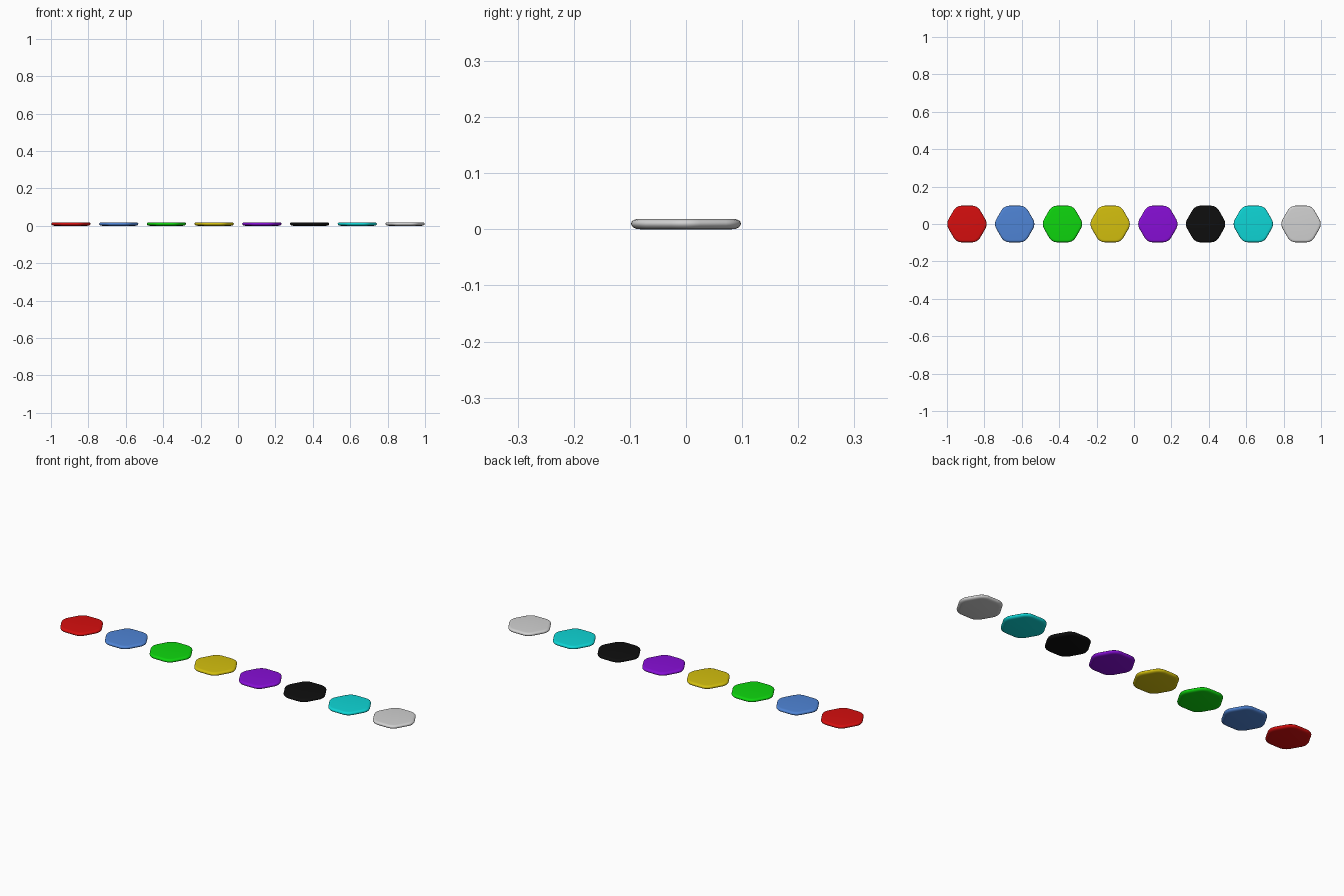
import bpy, bmesh, math
from mathutils import Vector

if "Cube" in bpy.data.objects:
    bpy.data.objects.remove(bpy.data.objects["Cube"])

APOTHEM = 0.098      # centre to flat side
FILLET = 0.052       # corner rounding seen from above
CORNER_STEPS = 6
SPACING = 0.2552

# edge profile: (inset from outline, height)
PROFILE = [(0.017, 0.0), (0.009, 0.001), (0.004, 0.0035), (0.001, 0.007), (0.0, 0.0105),
           (0.0015, 0.014), (0.0045, 0.0165), (0.009, 0.018), (0.014, 0.0185)]

# sRGB colours, left to right
COLOURS = [("red", (0.84, 0.055, 0.055)), ("blue", (0.31, 0.52, 0.84)),
           ("green", (0.055, 0.84, 0.055)), ("yellow", (0.83, 0.75, 0.055)),
           ("purple", (0.53, 0.055, 0.84)), ("black", (0.055, 0.055, 0.055)),
           ("cyan", (0.055, 0.84, 0.84)), ("light_grey", (0.82, 0.82, 0.82))]


def linear(c):
    return c / 12.92 if c <= 0.04045 else ((c + 0.055) / 1.055) ** 2.4


def outline(inset):
    """Hexagon with points along x, rounded corners, shrunk by inset."""
    centre_r = (APOTHEM - FILLET) / math.cos(math.pi / 6)
    pts = []
    for k in range(6):
        a = k * math.pi / 3
        c = Vector((math.cos(a), math.sin(a))) * centre_r
        for s in range(CORNER_STEPS + 1):
            t = a + (s / CORNER_STEPS - 0.5) * math.pi / 3
            pts.append(c + Vector((math.cos(t), math.sin(t))) * (FILLET - inset))
    return pts


def tile(name, x, mat):
    bm = bmesh.new()
    rings = [[bm.verts.new((p.x, p.y, z)) for p in outline(d)] for d, z in PROFILE]
    for lo, hi in zip(rings, rings[1:]):
        n = len(lo)
        for i in range(n):
            j = (i + 1) % n
            bm.faces.new((lo[i], lo[j], hi[j], hi[i]))
    bm.faces.new(rings[0][::-1])
    bm.faces.new(rings[-1])
    for f in bm.faces:
        f.smooth = True
    mesh = bpy.data.meshes.new(name)
    bm.to_mesh(mesh)
    bm.free()
    mesh.materials.append(mat)
    ob = bpy.data.objects.new(name, mesh)
    ob.location.x = x
    bpy.context.collection.objects.link(ob)


# row of eight coloured tiles
for i, (colour, rgb) in enumerate(COLOURS):
    mat = bpy.data.materials.new(colour)
    mat.diffuse_color = (*[linear(c) for c in rgb], 1.0)
    mat.use_nodes = True
    mat.node_tree.nodes["Principled BSDF"].inputs["Base Color"].default_value = mat.diffuse_color
    tile("hex_tile_" + colour, (i - 3.5) * SPACING, mat)
